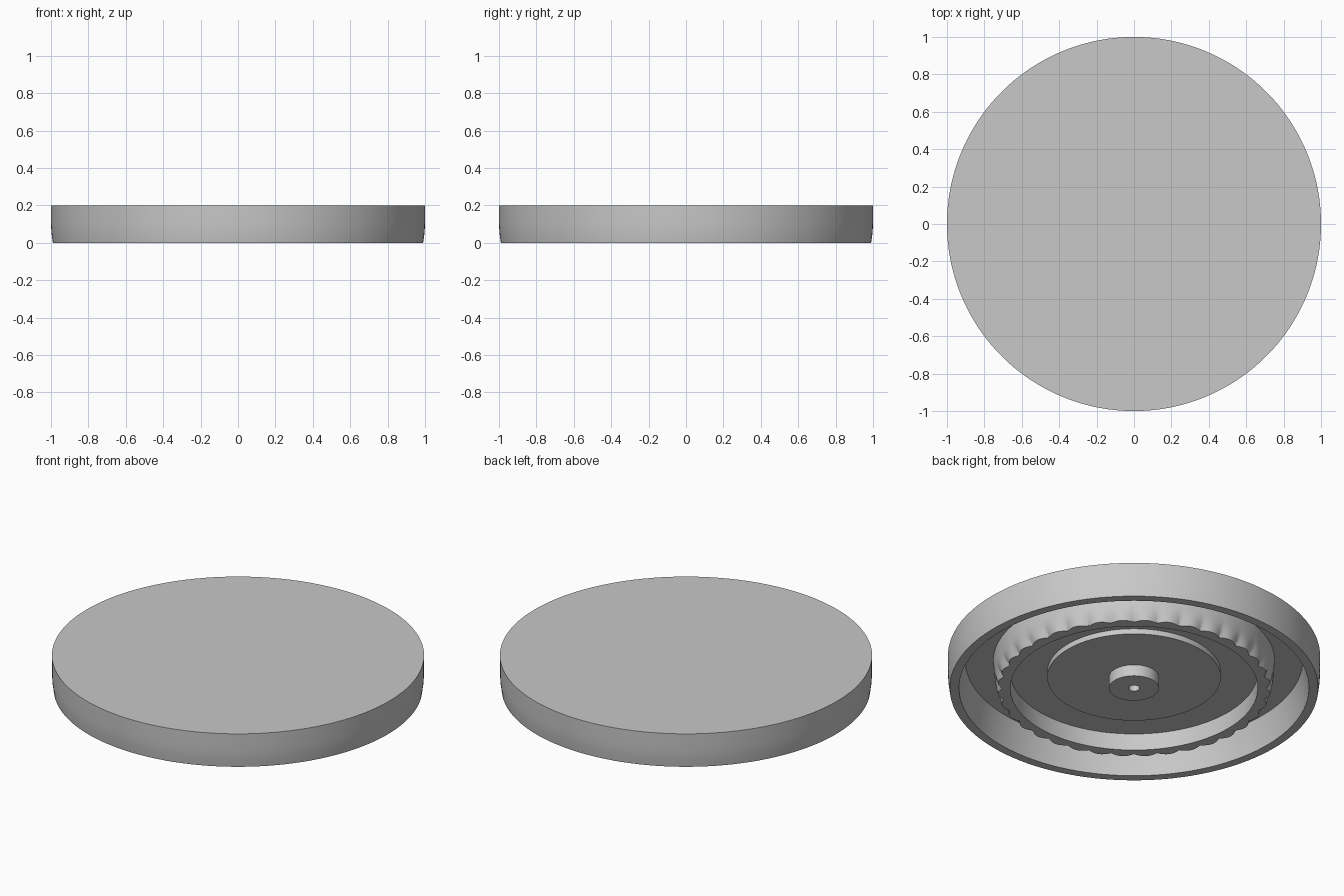
import bpy, bmesh, math

# Remove the default cube
cube = bpy.data.objects.get("Cube")
if cube:
    bpy.data.objects.remove(cube, do_unlink=True)

GREY = (0.58, 0.58, 0.58, 1)
mat = bpy.data.materials.new("plain grey")
mat.use_nodes = True
mat.diffuse_color = GREY
mat.node_tree.nodes["Principled BSDF"].inputs["Base Color"].default_value = GREY


def lathe(name, profile, segments=180, closed=True, shape=None):
    """Spin (radius, height) points around z; shape can vary the radius by angle."""
    bm = bmesh.new()
    rings = []
    for i in range(segments):
        a = 2 * math.pi * i / segments
        ring = []
        for r, z in profile:
            rr = shape(r, z, a) if shape else r
            ring.append(bm.verts.new((rr * math.cos(a), rr * math.sin(a), z)))
        rings.append(ring)
    count = len(profile)
    for i in range(segments):
        cur, nxt = rings[i], rings[(i + 1) % segments]
        for j in range(count if closed else count - 1):
            k = (j + 1) % count
            bm.faces.new((cur[j], nxt[j], nxt[k], cur[k]))
    bmesh.ops.remove_doubles(bm, verts=bm.verts, dist=1e-5)
    bmesh.ops.recalc_face_normals(bm, faces=bm.faces)
    mesh = bpy.data.meshes.new(name)
    bm.to_mesh(mesh)
    bm.free()
    mesh.materials.append(mat)
    obj = bpy.data.objects.new(name, mesh)
    bpy.context.collection.objects.link(obj)
    bpy.ops.object.select_all(action="DESELECT")
    obj.select_set(True)
    bpy.context.view_layer.objects.active = obj
    bpy.ops.object.shade_smooth_by_angle(angle=math.radians(35))
    return obj


# Shallow lid: flat top with a skirt that curves slightly inward
lathe("lid_shell", [(0, 0.2), (1, 0.2), (1, 0.1), (0.997, 0.05), (0.99, 0),
                    (0.94, 0), (0.927, 0.08), (0.906, 0.17), (0, 0.17)], closed=False)

# Tapered ring under the lid, scalloped along its lower outer edge
SCALLOPS = 36
FADE = 0.07


def scallop(r, z, a):
    if r < 0.7 or z > FADE:
        return r
    return r - 0.024 * (1 - z / FADE) * (1 - abs(math.sin(a * SCALLOPS / 2)))


lathe("scalloped_ring", [(0.757, 0.18), (0.752, 0.11), (0.747, FADE), (0.742, 0.035),
                         (0.733, 0), (0.665, 0), (0.665, 0.18)],
      segments=SCALLOPS * 10, shape=scallop)

# Recessed floor inside the ring
lathe("inner_floor", [(0, 0.1), (0.67, 0.1), (0.67, 0.18), (0, 0.18)], closed=False)

# Raised round step
lathe("step_disc", [(0, 0.068), (0.466, 0.068), (0.466, 0.11), (0, 0.11)], closed=False)

# The step is open at its middle only where the hub covers it
lathe("hub", [(0, 0.06), (0.03, 0.06), (0.03, 0), (0.134, 0), (0.134, 0.08), (0, 0.08)],
      segments=96, closed=False)
